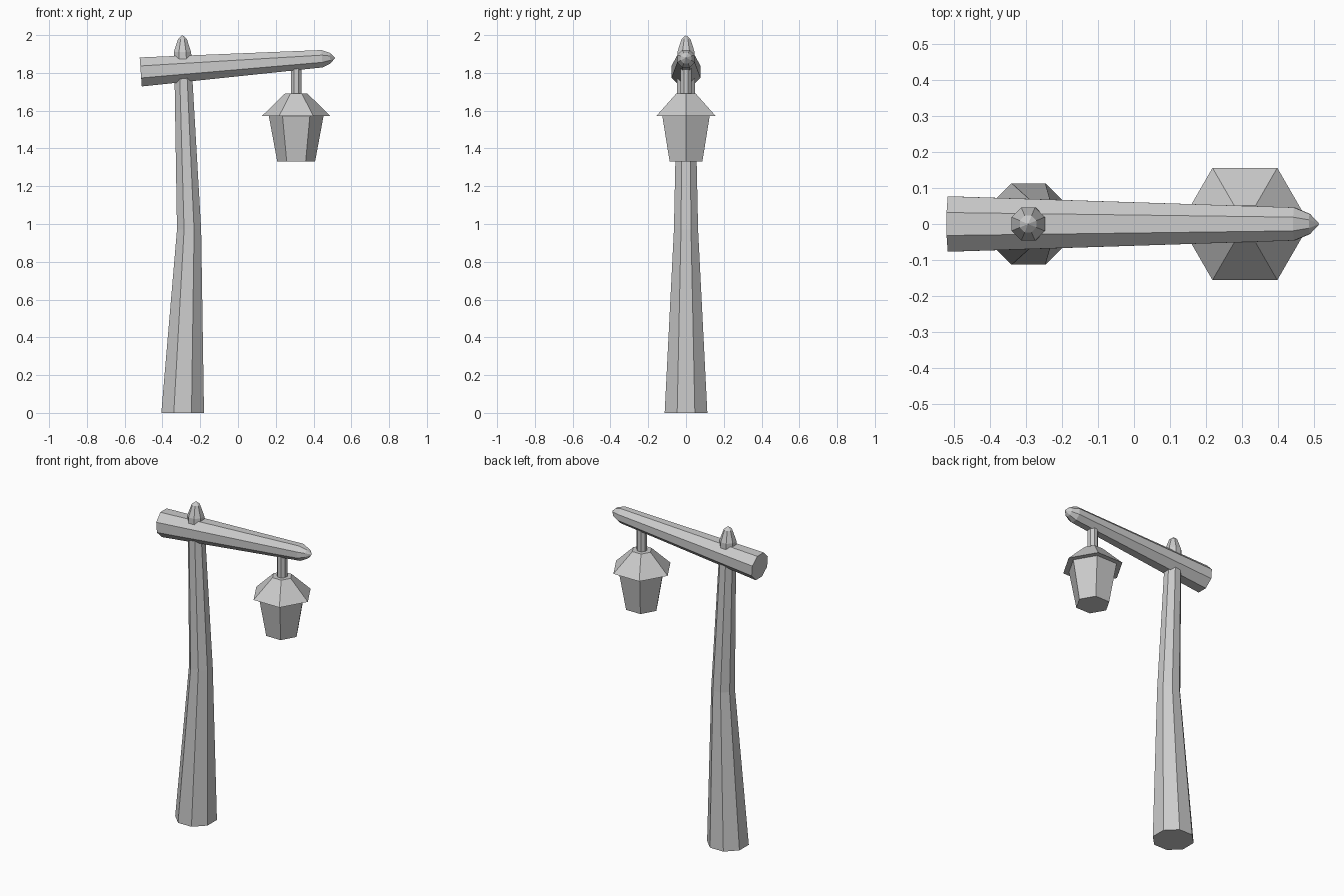
import bpy, bmesh, math
from mathutils import Vector, Matrix

if "Cube" in bpy.data.objects:
    bpy.data.objects.remove(bpy.data.objects["Cube"])


def loft(name, sides, sections, phase, matrix=Matrix(), tip=None):
    """Skin rings of (x, z, circumradius), with an optional pointed end."""
    bm = bmesh.new()
    rings = []
    for x, z, r in sections:
        angles = [2 * math.pi * (i + phase) / sides for i in range(sides)]
        rings.append([bm.verts.new((x + r * math.cos(a), r * math.sin(a), z)) for a in angles])
    for low, high in zip(rings, rings[1:]):
        for i in range(sides):
            j = (i + 1) % sides
            bm.faces.new((low[i], low[j], high[j], high[i]))
    bm.faces.new(rings[0][::-1])
    if tip:
        point = bm.verts.new((tip[0], 0, tip[1]))
        for i in range(sides):
            bm.faces.new((rings[-1][i], rings[-1][(i + 1) % sides], point))
    else:
        bm.faces.new(rings[-1])
    bm.transform(matrix)
    bmesh.ops.recalc_face_normals(bm, faces=bm.faces)
    mesh = bpy.data.meshes.new(name)
    bm.to_mesh(mesh)
    bm.free()
    obj = bpy.data.objects.new(name, mesh)
    bpy.context.collection.objects.link(obj)
    return obj


OCT = 1 / math.cos(math.pi / 8)  # flat half-width to circumradius

# Bent octagonal post, running through the beam to a blunt point
loft("post", 8, [(-0.293, 0, 0.113 * OCT), (-0.259, 0.97, 0.064 * OCT),
                 (-0.289, 1.78, 0.047 * OCT), (-0.294, 1.91, 0.046 * OCT),
                 (-0.294, 1.98, 0.023 * OCT)], 0.5, tip=(-0.294, 2.0))

# Tapered octagonal beam, lofted along its own slightly rising axis
start, end = Vector((-0.515, 0, 1.805)), Vector((0.515, 0, 1.880))
axis = end - start
length = axis.length
place = Matrix.Translation(start) @ Matrix.Rotation(math.atan2(axis.x, axis.z), 4, 'Y')
loft("beam", 8, [(0, 0, 0.077 * OCT), (0, length - 0.07, 0.046 * OCT),
                 (0, length - 0.027, 0.028 * OCT)], 0.5, place, tip=(0, length))

# Hanging lantern: rod, then overhanging hexagonal cap and tapered body
LX = 0.308
loft("hanger_rod", 8, [(LX, 1.68, 0.028 * OCT), (LX, 1.86, 0.028 * OCT)], 0.5)
loft("lantern", 6, [(LX, 1.33, 0.10), (LX, 1.573, 0.145),
                    (LX, 1.573, 0.18), (LX, 1.69, 0.06)], 0)
